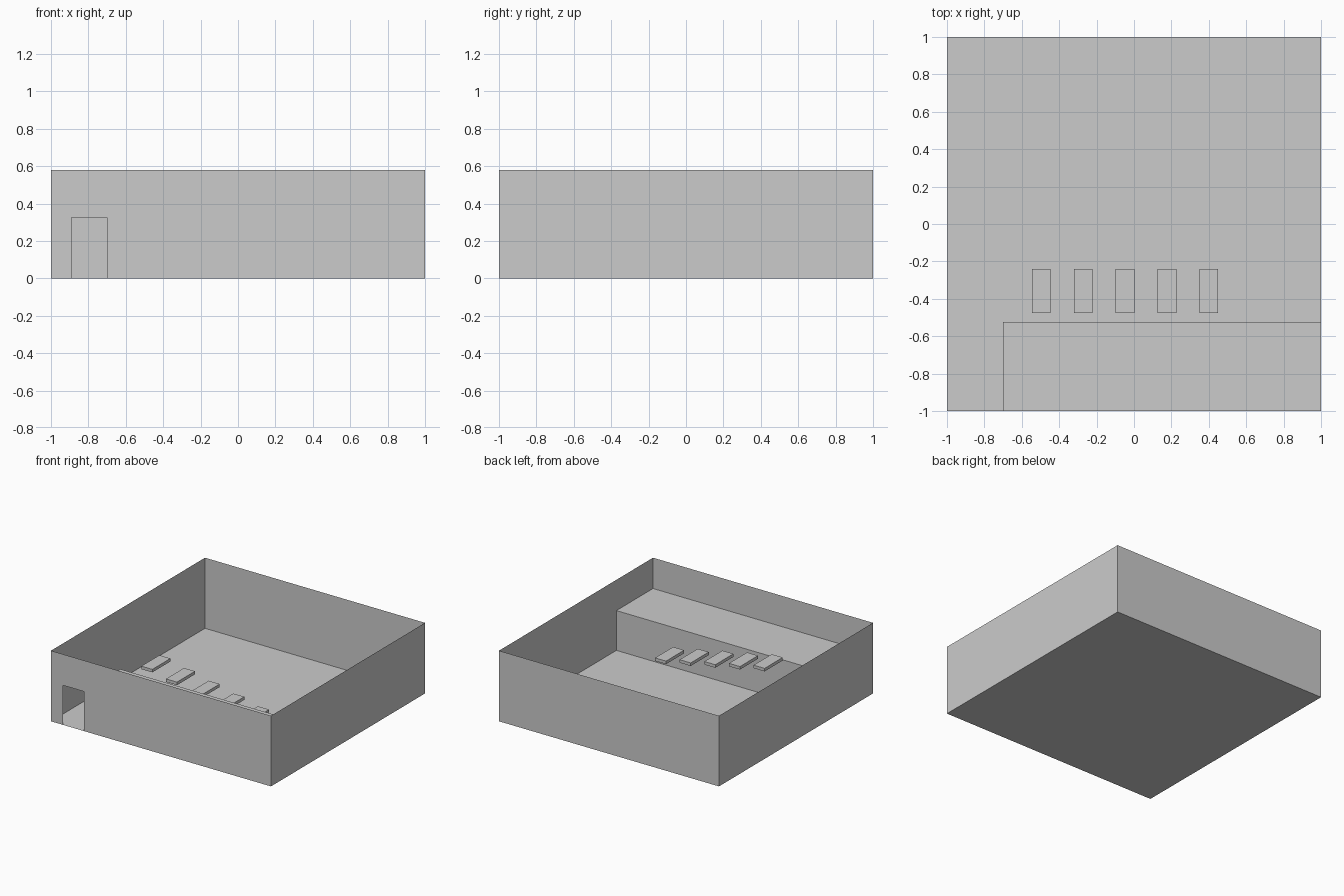
import bpy

if "Cube" in bpy.data.objects:
    bpy.data.objects.remove(bpy.data.objects["Cube"])

WALL_H = 0.58
DECK_H = 0.327
DECK_Y = -0.525
DECK_X = -0.70


def mesh_object(name, verts, faces):
    mesh = bpy.data.meshes.new(name)
    mesh.from_pydata(verts, [], faces)
    obj = bpy.data.objects.new(name, mesh)
    bpy.context.collection.objects.link(obj)
    return obj


def sheet(name, *points):
    return mesh_object(name, points, [range(len(points))])


def box(name, center, size):
    bpy.ops.mesh.primitive_cube_add(size=1, location=center)
    obj = bpy.context.object
    obj.name = name
    obj.scale = size
    return obj


# Floor and plain walls are single sheets
sheet("floor", (-1, -1, 0), (1, -1, 0), (1, 1, 0), (-1, 1, 0))
sheet("back_wall", (1, 1, 0), (-1, 1, 0), (-1, 1, WALL_H), (1, 1, WALL_H))
sheet("right_wall", (1, -1, 0), (1, 1, 0), (1, 1, WALL_H), (1, -1, WALL_H))
sheet("left_wall", (-1, 1, 0), (-1, -1, 0), (-1, -1, WALL_H), (-1, 1, WALL_H))

# Front wall outline runs around the doorway
outline = [(-1, 0), (-0.89, 0), (-0.89, 0.325), (DECK_X, 0.325), (DECK_X, 0),
           (1, 0), (1, WALL_H), (-1, WALL_H)]
sheet("front_wall", *[(x, -1, z) for x, z in outline])

# Raised deck along the front wall: top, long side and end
sheet("deck_top", (DECK_X, -1, DECK_H), (1, -1, DECK_H),
      (1, DECK_Y, DECK_H), (DECK_X, DECK_Y, DECK_H))
sheet("deck_side", (1, DECK_Y, 0), (DECK_X, DECK_Y, 0),
      (DECK_X, DECK_Y, DECK_H), (1, DECK_Y, DECK_H))
sheet("deck_end", (DECK_X, DECK_Y, 0), (DECK_X, -1, 0),
      (DECK_X, -1, DECK_H), (DECK_X, DECK_Y, DECK_H))

# Floating steps climbing towards the left
for i in range(5):
    box(f"step_{i + 1}", (0.40 - 0.224 * i, -0.358, 0.182 + 0.045 * i),
        (0.10, 0.235, 0.025))
